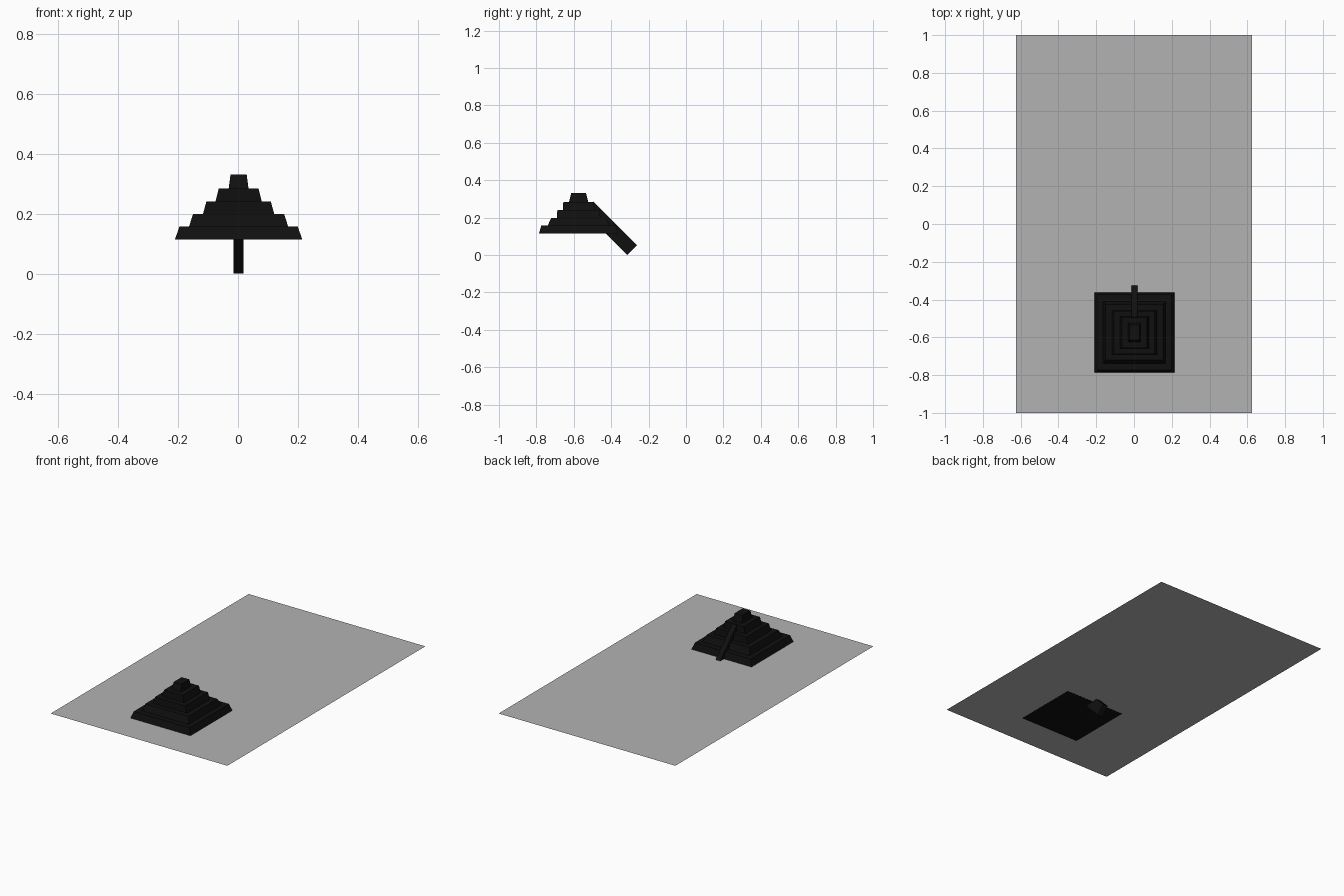
import bpy, bmesh, math
from mathutils import Matrix, Vector

if "Cube" in bpy.data.objects:
    bpy.data.objects.remove(bpy.data.objects["Cube"])

CX, CY = 0.002, -0.574  # pyramid centre


def material(name, v):
    m = bpy.data.materials.new(name)
    m.diffuse_color = (v, v, v, 1)
    m.use_nodes = True
    m.node_tree.nodes["Principled BSDF"].inputs["Base Color"].default_value = m.diffuse_color
    return m


dark = material("dark_stone", 0.005)
grey = material("ground_grey", 0.45)


def finish(bm, name, mat):
    bmesh.ops.recalc_face_normals(bm, faces=bm.faces)
    me = bpy.data.meshes.new(name)
    bm.to_mesh(me)
    bm.free()
    me.materials.append(mat)
    ob = bpy.data.objects.new(name, me)
    bpy.context.collection.objects.link(ob)
    return ob


# ground sheet: single flat face just above the pyramid's underside
bm = bmesh.new()
bm.faces.new([bm.verts.new((x, y, 0.115))
              for x, y in ((-0.625, -1), (0.625, -1), (0.625, 1), (-0.625, 1))])
finish(bm, "ground_sheet", grey)

# stepped pyramid: stacked rectangular rings (half x, half y, z)
rings = [(0.212, 0.212, 0.114), (0.197, 0.200, 0.157),
         (0.165, 0.165, 0.157), (0.152, 0.147, 0.198),
         (0.119, 0.116, 0.198), (0.107, 0.114, 0.241),
         (0.077, 0.084, 0.241), (0.066, 0.082, 0.284),
         (0.033, 0.051, 0.284), (0.027, 0.040, 0.330)]
bm = bmesh.new()
loops = [[bm.verts.new((CX + sx * hx, CY + sy * hy, z))
          for sx, sy in ((-1, -1), (1, -1), (1, 1), (-1, 1))]
         for hx, hy, z in rings]
for a, b in zip(loops, loops[1:]):
    for i in range(4):
        j = (i + 1) % 4
        bm.faces.new((a[i], a[j], b[j], b[i]))
bm.faces.new(loops[0][::-1])
bm.faces.new(loops[-1])
finish(bm, "stepped_pyramid", dark)

# stair ramp: square-ended beam sloping down the back at 45 degrees
bm = bmesh.new()
bmesh.ops.create_cube(bm, size=1)
bm.transform(Matrix.Translation(Vector((CX, -0.405, 0.1425)))
             @ Matrix.Rotation(math.radians(-45), 4, 'X')
             @ Matrix.Diagonal((0.033, 0.33, 0.073, 1)))
finish(bm, "stair_ramp", dark)
